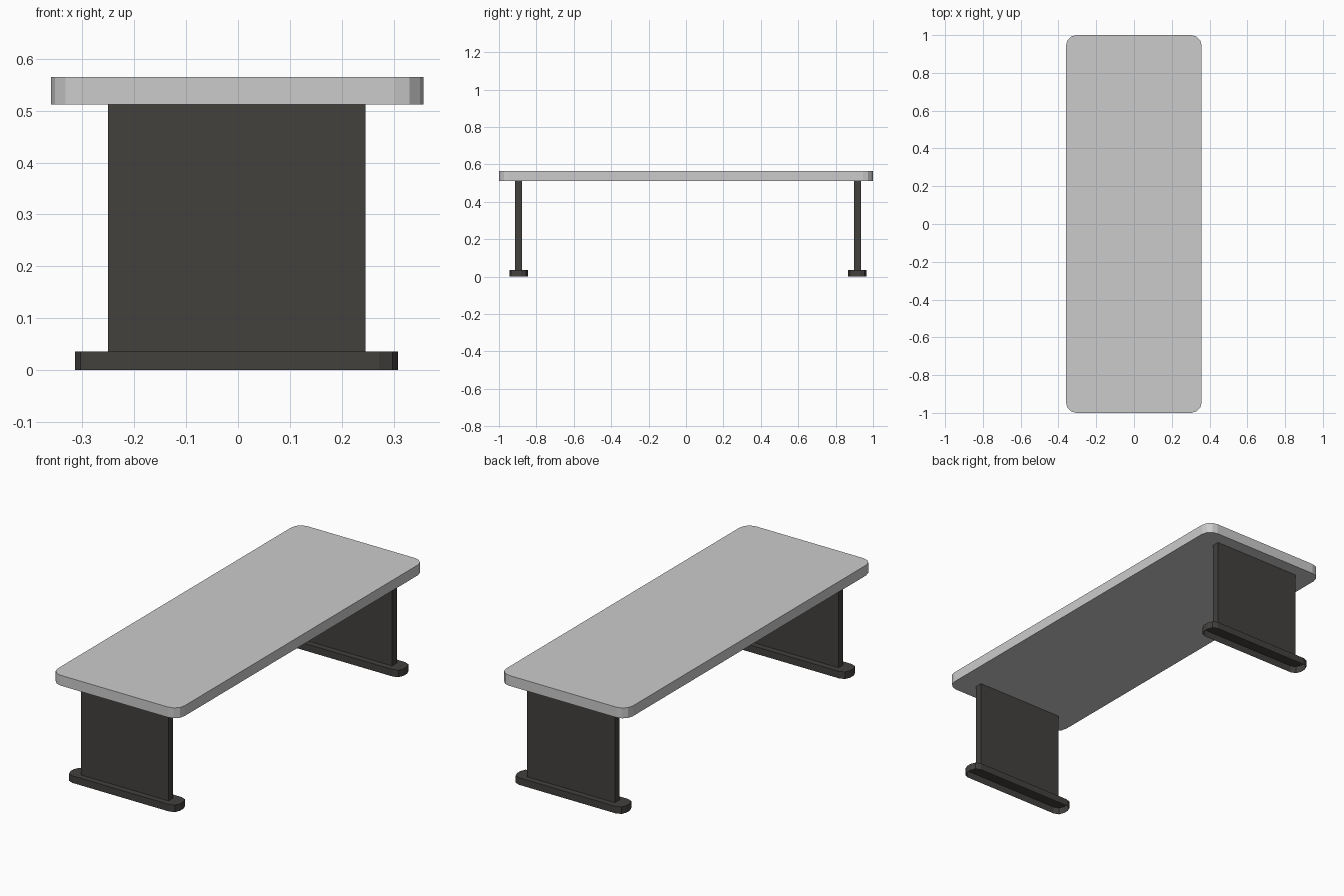
import bpy, bmesh
from math import sin, cos, pi

if "Cube" in bpy.data.objects:
    bpy.data.objects.remove(bpy.data.objects["Cube"])

dark = bpy.data.materials.new("dark_frame")
dark.diffuse_color = (0.056, 0.052, 0.048, 1)
dark.use_nodes = True
dark.node_tree.nodes["Principled BSDF"].inputs["Base Color"].default_value = dark.diffuse_color


def slab(name, x, y, z, radius=0, segments=1, mat=None, open_bottom=False):
    """Extrude a rectangle (rounded when radius > 0) from z[0] to z[1]."""
    bm = bmesh.new()
    corners = [(x[1] - radius, y[1] - radius), (x[0] + radius, y[1] - radius),
               (x[0] + radius, y[0] + radius), (x[1] - radius, y[0] + radius)]
    verts = []
    for i, (cx, cy) in enumerate(corners):
        for s in range(segments + 1 if radius else 1):
            a = pi / 2 * (i + s / segments)
            verts.append(bm.verts.new((cx + radius * cos(a), cy + radius * sin(a), z[0])))
    base = bm.faces.new(verts)
    result = bmesh.ops.extrude_face_region(bm, geom=[base], use_keep_orig=True)
    top = [g for g in result["geom"] if isinstance(g, bmesh.types.BMVert)]
    bmesh.ops.translate(bm, verts=top, vec=(0, 0, z[1] - z[0]))
    bmesh.ops.recalc_face_normals(bm, faces=bm.faces[:])
    if open_bottom:
        low = [f for f in bm.faces if all(abs(v.co.z - z[0]) < 1e-6 for v in f.verts)]
        bmesh.ops.delete(bm, geom=low, context='FACES_ONLY')
    mesh = bpy.data.meshes.new(name)
    bm.to_mesh(mesh)
    bm.free()
    obj = bpy.data.objects.new(name, mesh)
    bpy.context.collection.objects.link(obj)
    if mat:
        mesh.materials.append(mat)
    return obj


# Table top with rounded corners
slab("table_top", (-0.36, 0.358), (-1, 1), (0.512, 0.565), 0.055, 3)

# Panel leg and hollow foot at each end
for side, yc in (("front", -0.895), ("back", 0.916)):
    slab(side + "_leg_panel", (-0.251, 0.246), (yc - 0.019, yc + 0.019),
         (0.036, 0.512), mat=dark)
    slab(side + "_foot", (-0.314, 0.308), (yc - 0.05, yc + 0.05), (0, 0.036),
         0.036, 2, dark, open_bottom=True)
